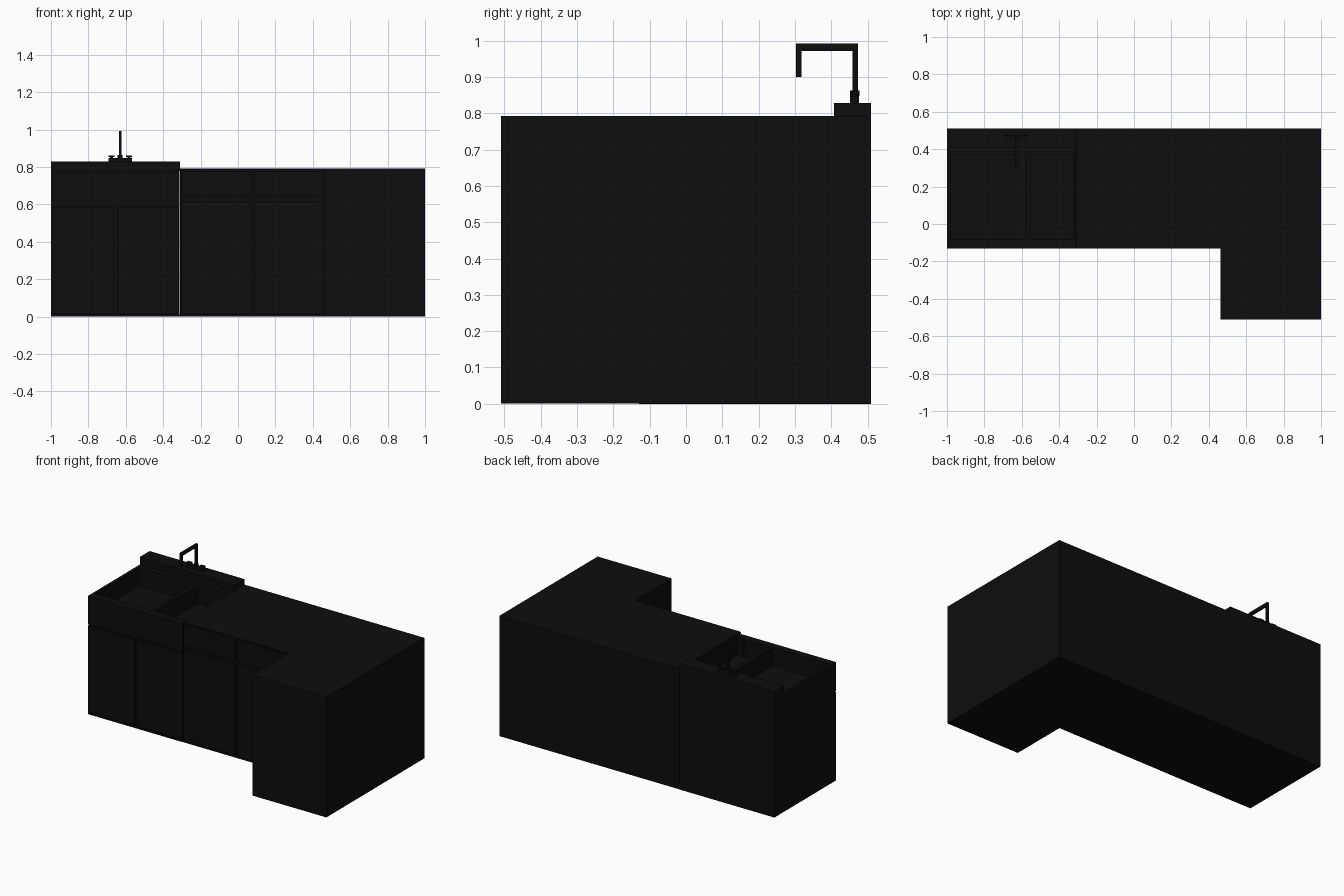
import bpy, bmesh
from mathutils import Matrix

if "Cube" in bpy.data.objects:
    bpy.data.objects.remove(bpy.data.objects["Cube"])

black = bpy.data.materials.new("black_finish")
black.diffuse_color = (0.004, 0.004, 0.004, 1)
black.use_nodes = True
black.node_tree.nodes["Principled BSDF"].inputs["Base Color"].default_value = black.diffuse_color


def add(name, bm):
    bmesh.ops.recalc_face_normals(bm, faces=bm.faces)
    me = bpy.data.meshes.new(name)
    bm.to_mesh(me)
    bm.free()
    me.materials.append(black)
    ob = bpy.data.objects.new(name, me)
    bpy.context.collection.objects.link(ob)
    return ob


def box(name, x0, x1, y0, y1, z0, z1):
    bm = bmesh.new()
    centre = Matrix.Translation(((x0 + x1) / 2, (y0 + y1) / 2, (z0 + z1) / 2))
    size = Matrix.Diagonal((x1 - x0, y1 - y0, z1 - z0, 1))
    bmesh.ops.create_cube(bm, size=1, matrix=centre @ size)
    return add(name, bm)


def cylinder(name, x, y, z0, z1, r, r2=None, sides=32):
    bm = bmesh.new()
    bmesh.ops.create_cone(bm, cap_ends=True, segments=sides, radius1=r,
                          radius2=r if r2 is None else r2, depth=z1 - z0,
                          matrix=Matrix.Translation((x, y, (z0 + z1) / 2)))
    ob = add(name, bm)
    bpy.ops.object.select_all(action='DESELECT')
    bpy.context.view_layer.objects.active = ob
    ob.select_set(True)
    bpy.ops.object.shade_smooth_by_angle()
    return ob


def prism(name, outline, axis, a, b):
    """Extrude a 2D outline along z (outline in x,y) or x (outline in y,z)."""
    bm = bmesh.new()
    place = (lambda p: (p[0], p[1], a)) if axis == 'z' else (lambda p: (a, p[0], p[1]))
    face = bm.faces.new([bm.verts.new(place(p)) for p in outline])
    new = bmesh.ops.extrude_face_region(bm, geom=[face])['geom']
    move = (0, 0, b - a) if axis == 'z' else (b - a, 0, 0)
    bmesh.ops.translate(bm, vec=move, verts=[v for v in new if isinstance(v, bmesh.types.BMVert)])
    return add(name, bm)


FRONT, BODY, BACK = -0.13, -0.117, 0.51
SEAM, LEG = -0.31, 0.462


def l_outline(front):
    return [(SEAM, front), (LEG, front), (LEG, -0.51), (1, -0.51), (1, BACK), (SEAM, BACK)]


# L-shaped cabinet: plinth, body and worktop
prism("plinth", l_outline(FRONT), 'z', 0.001, 0.012)
prism("cabinet_body", l_outline(BODY), 'z', 0.012, 0.783)
prism("worktop", l_outline(FRONT), 'z', 0.783, 0.792)
cylinder("underside_disc", 0.72, 0.18, 0, 0.001, 0.073)

# Sink cabinet
box("sink_plinth", -1, SEAM, FRONT, BACK, 0, 0.012)
box("sink_cabinet_body", -1, SEAM - 0.002, BODY, BACK, 0.012, 0.59)

# Apron sink with two basins cut into it
sink = box("apron_sink", -1, SEAM - 0.002, FRONT, BACK, 0.59, 0.778)
for x0, x1 in ((-0.98, -0.575), (-0.55, -0.32)):
    cutter = box("basin_cutter", x0, x1, -0.08, 0.37, 0.66, 0.85)
    cutter.hide_render = True
    mod = sink.modifiers.new("basin", 'BOOLEAN')
    mod.operation = 'DIFFERENCE'
    mod.solver = 'EXACT'
    mod.object = cutter
    bpy.context.view_layer.objects.active = sink
    bpy.ops.object.modifier_apply(modifier=mod.name)
    bpy.data.objects.remove(cutter)
box("back_ledge", -1, SEAM, 0.408, BACK, 0.778, 0.828)

# Doors under the sink
for i, (x0, x1) in enumerate(((-1, -0.663), (-0.647, -0.316))):
    box(f"sink_door_{i}", x0, x1, FRONT, BODY, 0.016, 0.582)

# Doors and drawers under the worktop
for i, (x0, x1) in enumerate(((-0.304, 0.071), (0.089, LEG))):
    box(f"door_{i}", x0, x1, FRONT, BODY, 0.016, 0.617)
    box(f"drawer_{i}", x0, x1, FRONT, BODY, 0.64, 0.779)

# Tap: base plate, two knobs, collar and square-bent spout
TX, TY = -0.63, 0.465
box("tap_plate", TX - 0.063, TX + 0.063, TY - 0.014, TY + 0.012, 0.828, 0.848)
cylinder("tap_collar", TX, TY, 0.848, 0.863, 0.013)
for side in (-1, 1):
    x = TX + side * 0.047
    cylinder(f"tap_knob_{side}", x, TY, 0.848, 0.856, 0.008)
    box(f"tap_lever_{side}", x - 0.016, x + 0.016, TY - 0.008, TY + 0.008, 0.852, 0.861)
prism("tap_spout", [(0.473, 0.86), (0.473, 0.992), (0.303, 0.992), (0.303, 0.9),
                    (0.318, 0.9), (0.318, 0.972), (0.459, 0.972), (0.459, 0.86)],
      'x', TX - 0.007, TX + 0.007)
